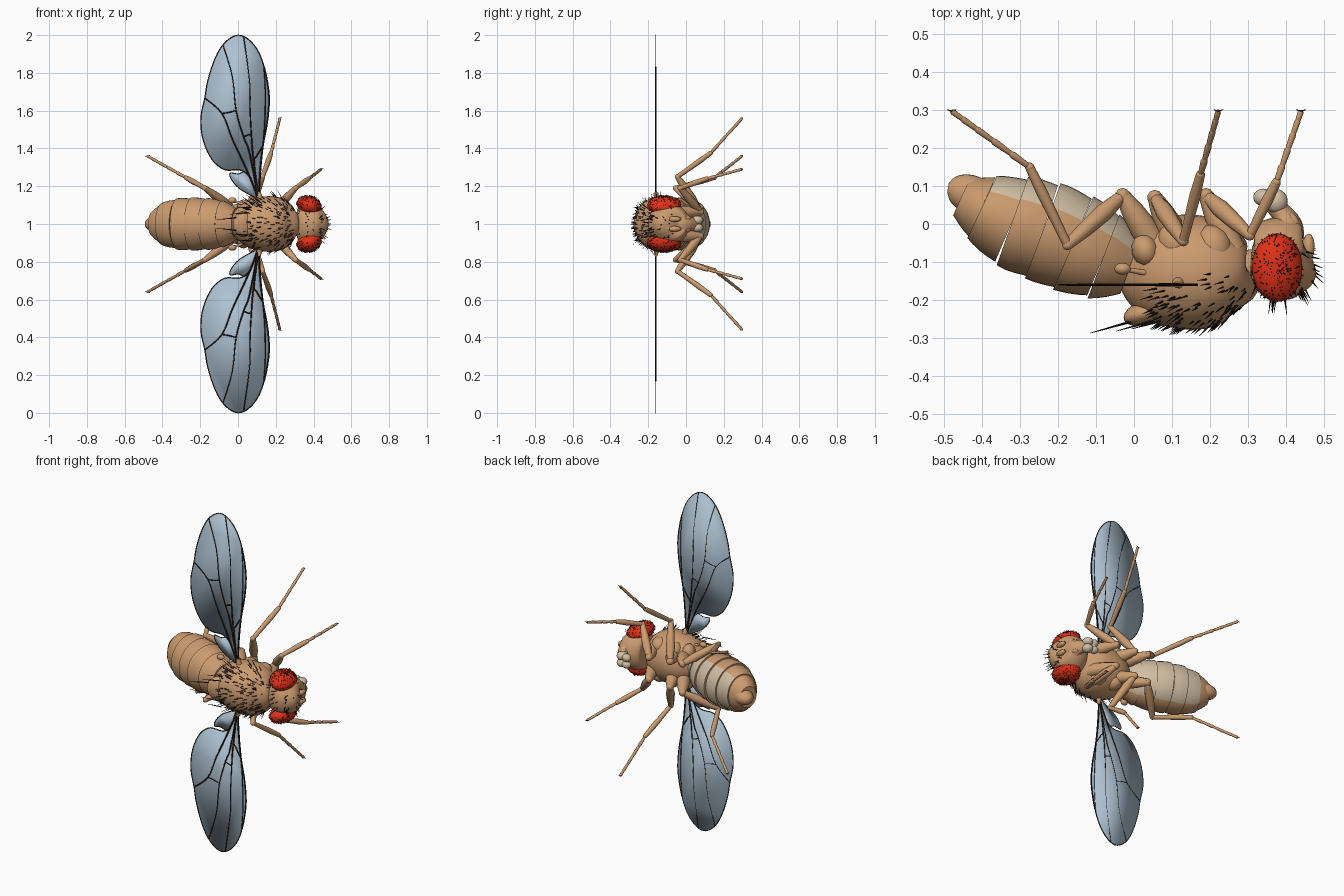
import bpy, bmesh, math, random
from mathutils import Vector, Matrix

if "Cube" in bpy.data.objects:
    bpy.data.objects.remove(bpy.data.objects["Cube"])
random.seed(4)
Y, Z = Vector((0, 1, 0)), Vector((0, 0, 1))


def material(name, *rgb):
    m = bpy.data.materials.new(name)
    m.use_nodes = True
    m.diffuse_color = (*rgb, 1)
    m.node_tree.nodes["Principled BSDF"].inputs["Base Color"].default_value = (*rgb, 1)
    return m


TAN = material("tan", .60, .33, .16)
PALE = material("pale", .64, .52, .37)
RED = material("red", .75, .03, .008)
DARK = material("dark", .02, .012, .008)
WING = material("wing_blue", .42, .54, .64)


def finish(name, bm, *mats, mirror=False, angle=40):
    """Turn a bmesh into an object centred on the body's plane of symmetry."""
    bmesh.ops.recalc_face_normals(bm, faces=bm.faces[:])
    mesh = bpy.data.meshes.new(name)
    bm.to_mesh(mesh)
    bm.free()
    for m in mats:
        mesh.materials.append(m)
    mesh.shade_smooth()
    mesh.set_sharp_from_angle(angle=math.radians(angle))
    ob = bpy.data.objects.new(name, mesh)
    ob.location.z = 1
    bpy.context.collection.objects.link(ob)
    if mirror:
        mod = ob.modifiers.new("other_side", "MIRROR")
        mod.use_axis = (False, False, True)
    return ob


def smooth(points, steps=4):
    """Run a smooth spline through tuples of any length."""
    vs = [Vector(p) for p in points]
    out = []
    for i in range(len(vs) - 1):
        a, b, c, d = vs[max(i - 1, 0)], vs[i], vs[i + 1], vs[min(i + 2, len(vs) - 1)]
        for k in range(steps):
            t = k / steps
            out.append(b + (c - a) * (t / 2) + (a * 2 - b * 5 + c * 4 - d) * (t * t / 2)
                       + (b * 3 - a - c * 3 + d) * (t ** 3 / 2))
    return out + [vs[-1]]


def loft(bm, stations, sides=24, ref=Z):
    """Skin elliptical rings; a station is x, y, z, in-plane radius, sideways radius."""
    centres = [Vector(s[:3]) for s in stations]
    rings, last = [], len(centres) - 1
    for i, (c, s) in enumerate(zip(centres, stations)):
        t = (centres[min(i + 1, last)] - centres[max(i - 1, 0)]).normalized()
        v = (ref - t * t.dot(ref)).normalized()
        u = v.cross(t)
        angles = [math.tau * k / sides for k in range(sides)]
        rings.append([bm.verts.new(c + u * math.cos(a) * s[3] + v * math.sin(a) * s[-1])
                      for a in angles])
    faces = []
    for a, b in zip(rings, rings[1:]):
        for k in range(sides):
            n = (k + 1) % sides
            faces.append((k, bm.faces.new((a[k], a[n], b[n], b[k]))))
    bm.faces.new(rings[0][::-1])
    bm.faces.new(rings[-1])
    return faces


def tube(bm, points, radii, sides=10, ref=Z):
    loft(bm, [(*p, r, r) for p, r in zip(points, radii)], sides, ref)


def ball(bm, centre, radii, turn=0, axis="Y", seg=24):
    m = Matrix.Translation(centre) @ Matrix.Rotation(turn, 4, axis) @ Matrix.Diagonal((*radii, 1))
    bmesh.ops.create_uvsphere(bm, u_segments=seg, v_segments=seg // 2, radius=1, matrix=m)


def bristle(bm, base, direction, length, r=.0025):
    base, d = Vector(base), Vector(direction).normalized()
    tube(bm, [base, base + d * length], [r, r * .2], 4, Y if abs(d.z) > .9 else Z)


def body(points, steps=4):
    return smooth([(x, y, 0, a, b) for x, y, a, b in points], steps)


def hairs(bm, ob, count, keep, lean, length, r=.0025):
    """Scatter bristles over the faces of a part that pass a test."""
    faces = [p for p in ob.data.polygons if keep(p.center, p.normal)]
    for _ in range(count):
        p = random.choice(faces)
        corner = ob.data.vertices[random.choice(p.vertices)].co
        spot = p.center.lerp(corner, random.random())
        bristle(bm, spot, p.normal + Vector(lean), length * random.uniform(.6, 1.2), r)


# Abdomen: overlapping plates, tan above and pale below
profile = [(-.455, .07, .05, .06), (-.40, .045, .088, .108), (-.32, .008, .12, .132),
           (-.24, -.018, .13, .137), (-.16, -.05, .13, .134), (-.08, -.085, .115, .12),
           (-.01, -.11, .08, .085)]
bm = bmesh.new()
path = body(profile, 4)
for n in range(len(profile) - 1):
    part = path[n * 4:n * 4 + 5]
    flare = [1.03, 1.025, 1.01, .99, .97]
    ring = [(*s[:3], s[3] * f, s[4] * f) for s, f in zip(part, flare)]
    for k, f in loft(bm, ring, 36):
        side = math.cos(math.tau * (k + .5) / 36)
        f.material_index = int(side > .5 and n > 0)
finish("abdomen", bm, TAN, PALE)

bm = bmesh.new()
loft(bm, body([(-.49, .095, .012, .015), (-.475, .092, .035, .03), (-.44, .082, .05, .045),
               (-.39, .06, .05, .06)], 3))
finish("abdomen_tip", bm, TAN)

# Thorax, scutellum and neck
bm = bmesh.new()
loft(bm, body([(-.03, -.11, .05, .05), (0, -.115, .095, .085), (.05, -.12, .133, .122),
               (.12, -.125, .15, .144), (.2, -.13, .146, .145), (.26, -.135, .115, .122),
               (.295, -.14, .07, .085), (.31, -.135, .03, .04)]), 32)
thorax = finish("thorax", bm, TAN)

bm = bmesh.new()
ball(bm, (.03, -.232, 0), (.06, .032, .068), .35, "Z")
finish("scutellum", bm, TAN)

bm = bmesh.new()
tube(bm, [(.27, -.12, 0), (.34, -.11, 0)], [.05, .045], 16)
finish("neck", bm, TAN)

# Side plates of the thorax
bm = bmesh.new()
for x, y, r in [(.21, -.06, .06), (.11, -.05, .06), (.03, -.07, .045)]:
    ball(bm, (x, y, .085), (r * .8, r, .045), .3, "Z", 12)
finish("side_plates", bm, TAN, mirror=True)

# Head, eyes and mouthparts
bm = bmesh.new()
loft(bm, body([(.308, -.1, .04, .05), (.325, -.1, .085, .1), (.37, -.092, .108, .115),
               (.42, -.09, .105, .1), (.45, -.09, .08, .07), (.465, -.085, .03, .03)]), 28)
head = finish("head", bm, TAN)

bm = bmesh.new()
ball(bm, (.377, -.115, .098), (.068, .09, .05), .32, seg=32)
eyes = finish("eyes", bm, RED, mirror=True)

bm = bmesh.new()
hairs(bm, eyes, 260, lambda c, n: n.z > -.2, (0, 0, 0), .006, .0016)
finish("eye_hairs", bm, DARK, mirror=True)

bm = bmesh.new()
ball(bm, (.452, -.1, .024), (.02, .025, .018), seg=12)
ball(bm, (.46, -.06, .026), (.016, .035, .015), seg=12)
finish("antennae", bm, TAN, mirror=True)

bm = bmesh.new()
loft(bm, smooth([(.395, -.03, 0, .055, .065), (.40, .0, 0, .045, .055),
                 (.395, .02, 0, .03, .04), (.37, .05, 0, .025, .03)], 3), 16)
ball(bm, (.42, .005, .03), (.015, .025, .012), .4, "Z", 12)
ball(bm, (.42, .005, -.03), (.015, .025, .012), .4, "Z", 12)
finish("mouth_base", bm, TAN)

bm = bmesh.new()
ball(bm, (.34, .07, .02), (.026, .023, .022), seg=16)
ball(bm, (.375, .06, .02), (.03, .032, .024), seg=16)
finish("mouth_lobes", bm, PALE, mirror=True)

# Legs: root, trochanter, knee, ankle, tip
legs = {
    "front": [(.26, -.07, .06), (.19, .075, .065), (.305, -.03, .19), (.375, .11, .24), (.44, .297, .29)],
    "middle": [(.11, -.04, .06), (.055, .07, .075), (.13, -.045, .25), (.175, .13, .375), (.222, .297, .56)],
    "hind": [(.05, -.05, .06), (-.03, .075, .085), (-.175, -.055, .19), (-.275, .15, .245), (-.48, .297, .36)],
}
for name, joints in legs.items():
    root, hip, knee, ankle, tip = map(Vector, joints)
    bm = bmesh.new()
    for a, b, radii in [(root, hip, (.035, .036, .03, .02)),
                        (hip, knee, (.015, .024, .021, .014)),
                        (knee, ankle, (.012, .013, .015, .012))]:
        tube(bm, [a.lerp(b, t / 3) for t in range(4)], radii)
        ball(bm, b, [radii[-1] * 1.05] * 3, seg=10)
    for k in range(5):
        a, b = (ankle.lerp(tip, 1 - (1 - j / 5) ** 1.3) for j in (k, k + 1))
        tube(bm, [a, a.lerp(b, .85), b], [.007, .0095 - k * .0004, .006])
    finish(name + "_legs", bm, TAN, mirror=True, angle=50)
    bm = bmesh.new()
    for side in (-1, 1):
        bristle(bm, tip, (side, .3, side * .3), .014, .003)
    finish(name + "_claws", bm, DARK, mirror=True)

# Balancers behind the wings
bm = bmesh.new()
tube(bm, [(.04, -.13, .1), (-.02, -.12, .12)], [.008, .006])
ball(bm, (-.03, -.118, .125), (.022, .016, .016), seg=12)
finish("balancers", bm, TAN, mirror=True)

# Wings: flat blades with a small rear lobe
plane = -.16
edge = smooth([(.11, .13), (.115, .26), (.13, .4), (.158, .56), (.163, .7), (.127, .87), (.07, .965),
               (0, 1), (-.07, .96), (-.12, .88), (-.16, .76), (-.176, .667), (-.197, .56),
               (-.185, .445), (-.137, .34), (-.07, .287), (.01, .285), (.06, .25), (.1, .15)])
lobe = smooth([(.1, .14), (.05, .27), (0, .265), (-.042, .27), (-.035, .235), (.01, .185), (.09, .14)], 3)
bm = bmesh.new()
for outline in (edge, lobe):
    bm.faces.new([bm.verts.new((x, plane, z)) for x, z in outline])
wings = finish("wings", bm, WING, mirror=True)
wings.modifiers.new("thickness", "SOLIDIFY").thickness = .002

veins = [
    [(.11, .14), (.12, .3), (.14, .5), (.145, .7), (.135, .85)],
    [(.11, .14), (.085, .32), (.1, .36), (.13, .41)],
    [(.11, .14), (.08, .35), (.065, .58), (.062, .75), (.03, .99)],
    [(.105, .15), (.06, .38), (.03, .46), (-.01, .6), (-.03, .78), (-.08, .95)],
    [(.1, .16), (.04, .3), (-.03, .45), (-.085, .585), (-.176, .667)],
    [(-.085, .585), (-.05, .59), (-.015, .6)],
    [(.03, .46), (.05, .47), (.07, .475)],
]
bm = bmesh.new()
for line in veins:
    pts = smooth(line)
    tube(bm, [(x, plane, z) for x, z in pts],
         [.0055 - .003 * min(1, z / .8) for _, z in pts], 6, Y)
for outline, r in ((edge, .0025), (lobe, .002)):
    tube(bm, [(x, plane, z) for x, z in outline], [r] * len(outline), 6, Y)
tube(bm, [(x, plane, z) for x, z in edge[:20]], [.004] * 20, 6, Y)
finish("wing_veins", bm, DARK, mirror=True)

bm = bmesh.new()
tube(bm, [(.12, -.15, .11), (.112, plane, .17)], [.022, .008])
finish("wing_roots", bm, TAN, mirror=True)

# Body bristles
bm = bmesh.new()
hairs(bm, thorax, 170, lambda c, n: n.y < -.3 and .04 < c.x < .29, (-1.2, 0, 0), .026)
hairs(bm, thorax, 30, lambda c, n: n.y < -.1 and abs(n.z) > .6 and c.x > .03, (-.9, 0, 0), .045)
hairs(bm, head, 30, lambda c, n: n.y < -.5 and abs(c.z) < .09, (.1, -.5, 0), .04)
hairs(bm, head, 24, lambda c, n: c.x > .43 and c.y < -.06, (0, -.6, 0), .03)
finish("body_bristles", bm, DARK)

bm = bmesh.new()
for x, z, length in [(0, .035, .12), (.05, .06, .1), (.07, .09, .08)]:
    bristle(bm, (x, -.255, z), (-1, -.28, -.15 + z), length, .004)
finish("scutellum_bristles", bm, DARK, mirror=True)
